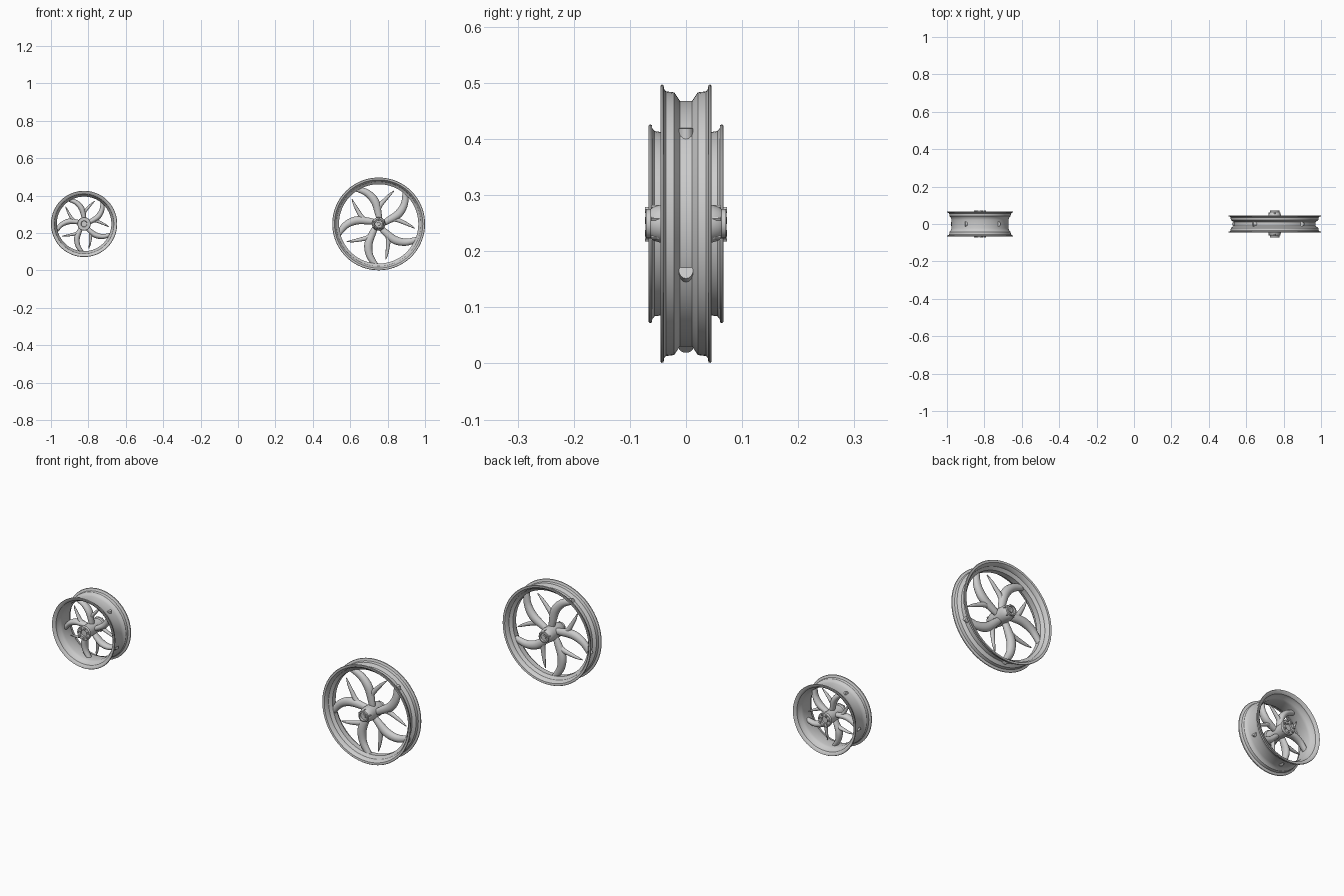
import bpy, bmesh, math
from mathutils import Vector

old = bpy.data.objects.get("Cube")
if old:
    bpy.data.objects.remove(old)

# One brushed metal material
metal = bpy.data.materials.new("light_grey_metal")
metal.use_nodes = True
GREY = (0.6, 0.6, 0.6, 1)
metal.diffuse_color = GREY
metal.node_tree.nodes["Principled BSDF"].inputs["Base Color"].default_value = GREY


def finish(bm, name, loc):
    bmesh.ops.recalc_face_normals(bm, faces=bm.faces)
    mesh = bpy.data.meshes.new(name)
    bm.to_mesh(mesh)
    bm.free()
    mesh.materials.append(metal)
    ob = bpy.data.objects.new(name, mesh)
    ob.location = loc
    bpy.context.collection.objects.link(ob)
    bpy.ops.object.select_all(action='DESELECT')
    ob.select_set(True)
    bpy.context.view_layer.objects.active = ob
    bpy.ops.object.shade_smooth_by_angle(angle=math.radians(35))
    return ob


def polar(r, a, y=0.0):
    return Vector((r * math.cos(a), y, r * math.sin(a)))


def skin(bm, rings, closed):
    """Join rings of vertices with quads; closed also joins last to first."""
    n = len(rings[0])
    pairs = list(zip(rings, rings[1:])) + ([(rings[-1], rings[0])] if closed else [])
    for a, b in pairs:
        for i in range(n):
            j = (i + 1) % n
            bm.faces.new((a[i], a[j], b[j], b[i]))
    if not closed:
        bm.faces.new(rings[0])
        bm.faces.new(rings[-1])


def lathe(name, profile, loc, steps, closed):
    """Turn (radius, y) points about the wheel axle."""
    bm = bmesh.new()
    rings = [[bm.verts.new(polar(r, math.tau * i / steps, y)) for i in range(steps)]
             for r, y in profile]
    skin(bm, rings, closed)
    return finish(bm, name, loc)


def mirrored(half):
    """Profile listed from the centre outwards, repeated on the -y side."""
    return [(r, -y) for r, y in reversed(half)] + half


def catmull(pts, t):
    s = min(int(t), len(pts) - 2)
    f = t - s
    p = [Vector(pts[max(0, min(len(pts) - 1, s + k))]) for k in (-1, 0, 1, 2)]
    return 0.5 * (2 * p[1] + (p[2] - p[0]) * f
                  + (2 * p[0] - 5 * p[1] + 4 * p[2] - p[3]) * f * f
                  + (3 * p[1] - p[0] - 3 * p[2] + p[3]) * f ** 3)


def horn(bm, path, turn, scale, depth):
    """Sweep an ellipse along (radius, degrees, half width) points."""
    pts = [(*polar(r * scale, math.radians(a) + turn).xz, w * scale) for r, a, w in path]
    steps, sides = 20, 16
    samples = [catmull(pts, (len(pts) - 1) * k / steps) for k in range(steps + 1)]
    rings = []
    for k, c in enumerate(samples):
        d = samples[min(k + 1, steps)] - samples[max(k - 1, 0)]
        across = Vector((-d.y, 0, d.x)).normalized()
        ring = []
        for i in range(sides):
            q = math.tau * i / sides
            off = across * c.z * math.cos(q) + Vector((0, c.z * depth * math.sin(q), 0))
            ring.append(bm.verts.new(Vector((c.x, 0, c.y)) + off))
        rings.append(ring)
    skin(bm, rings, False)


# Crescent arm reaching the rim, and free-ended barb splitting from it
ARM = [(.02, -45, .014), (.055, -30, .018), (.12, -23, .022), (.175, -12, .019), (.222, 0, .015)]
BARB = [(.065, -27, .014), (.095, -35, .013), (.135, -47, .010), (.168, -53, .007), (.195, -57, .002)]


def spokes(name, loc, scale, depth):
    bm = bmesh.new()
    for k in range(5):
        turn = math.radians(50 + 72 * k)
        horn(bm, ARM, turn, scale, depth)
        horn(bm, BARB, turn, scale, depth)
    finish(bm, name, loc)


def bolts(name, loc, count, ring, radius, y0, y1):
    bm = bmesh.new()
    for side in (-1, 1):
        for k in range(count):
            c = polar(ring, math.tau * k / count + 0.3)
            rings = [[bm.verts.new(c + polar(radius, math.tau * i / 6, side * y))
                      for i in range(6)] for y in (y0, y1)]
            skin(bm, rings, False)
    finish(bm, name, loc)


def rim(name, loc, outer, inner):
    """Outer skin from centre to lip, then inner skin back again."""
    inner_full = mirrored(inner)
    lathe(name, mirrored(outer) + inner_full[::-1], loc, 96, True)


# Large narrow wheel
big = (.752, 0, .249)
rim("large_rim", big,
    [(.219, .011), (.234, .021), (.236, .036), (.240, .039), (.247, .040), (.248, .043)],
    [(.212, .013), (.226, .024), (.229, .036), (.236, .044), (.246, .0455)])
spokes("large_spokes", big, 1.0, 0.85)
lathe("large_hub", mirrored([(.036, .03), (.034, .045), (.030, .058), (.026, .063),
                             (.026, .071), (.020, .072), (.019, .062), (.010, .062),
                             (.009, .067)]), big, 48, False)
bolts("large_hub_bolts", big, 5, .030, .0035, .045, .062)

# Small wide wheel
small = (-.823, 0, .249)
rim("small_rim", small,
    [(.152, .022), (.155, .034), (.163, .042), (.165, .056), (.170, .060),
     (.176, .061), (.177, .064)],
    [(.146, .024), (.149, .036), (.157, .046), (.159, .058), (.168, .066), (.175, .067)])
spokes("small_spokes", small, 0.69, 1.3)
lathe("small_hub", mirrored([(.030, .03), (.031, .05), (.036, .055), (.036, .063),
                             (.034, .066), (.017, .066), (.015, .060), (.008, .060)]),
      small, 48, False)
bolts("small_hub_bolts", small, 7, .027, .005, .064, .073)
